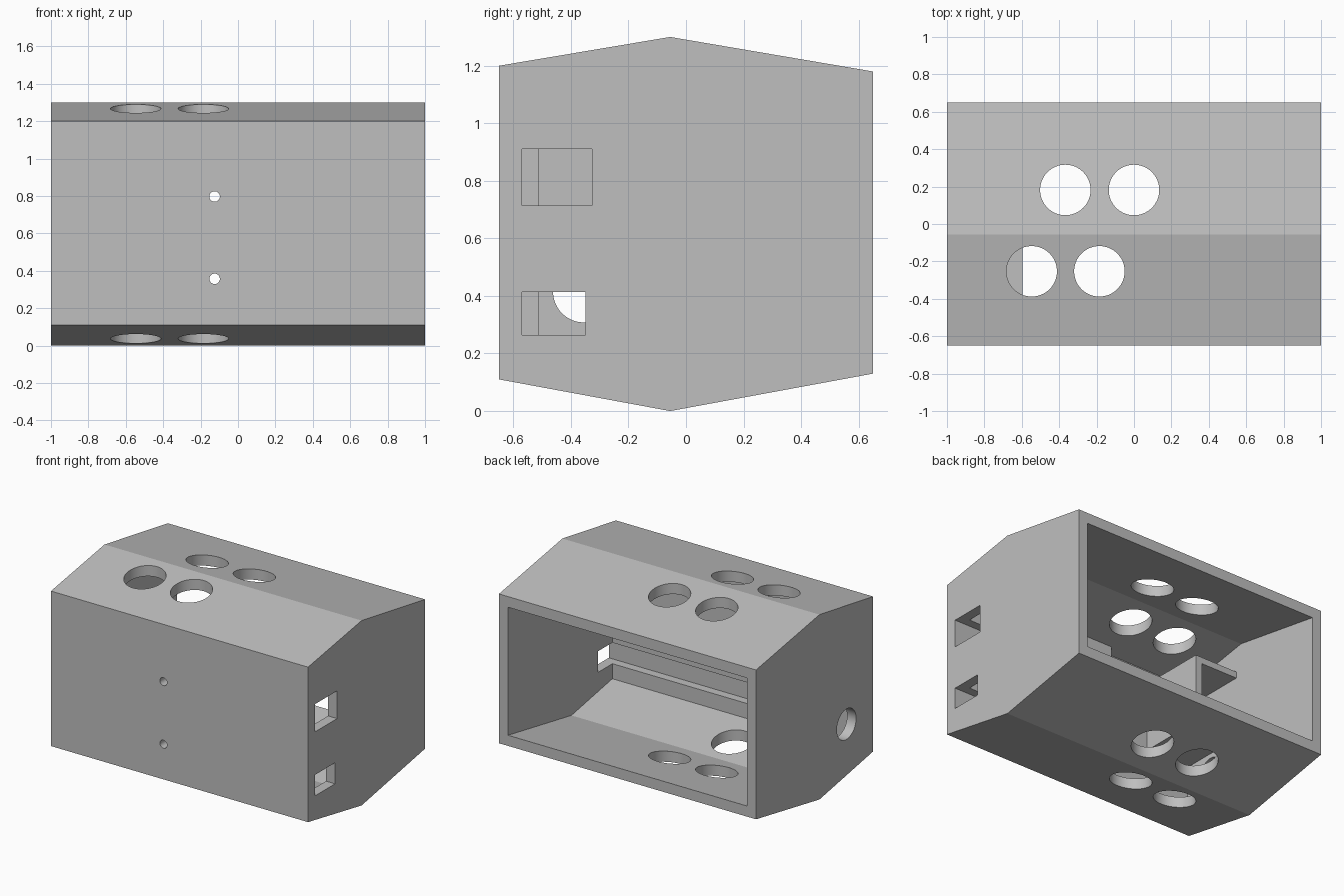
import bpy
import bmesh
from math import pi, radians

default = bpy.data.objects.get("Cube")
if default:
    bpy.data.objects.remove(default, do_unlink=True)

grey = bpy.data.materials.new("light_grey")
grey.use_nodes = True
grey.diffuse_color = (0.52, 0.52, 0.52, 1)
grey.node_tree.nodes["Principled BSDF"].inputs["Base Color"].default_value = grey.diffuse_color


def finish(name, bm):
    bmesh.ops.recalc_face_normals(bm, faces=bm.faces)
    mesh = bpy.data.meshes.new(name)
    bm.to_mesh(mesh)
    bm.free()
    mesh.materials.append(grey)
    obj = bpy.data.objects.new(name, mesh)
    bpy.context.collection.objects.link(obj)
    return obj


def prism(name, profile, half_length):
    """Extrude a (y, z) profile along x."""
    bm = bmesh.new()
    face = bm.faces.new([bm.verts.new((-half_length, y, z)) for y, z in profile])
    new = bmesh.ops.extrude_face_region(bm, geom=[face])["geom"]
    verts = [v for v in new if isinstance(v, bmesh.types.BMVert)]
    bmesh.ops.translate(bm, verts=verts, vec=(2 * half_length, 0, 0))
    return finish(name, bm)


def block(name, xs, ys, zs):
    bm = bmesh.new()
    bmesh.ops.create_cube(bm, size=1)
    for v in bm.verts:
        v.co = [r[0] if c < 0 else r[1] for c, r in zip(v.co, (xs, ys, zs))]
    return finish(name, bm)


def rod(name, centre, radius, length, rotation=(0, 0, 0), sides=64):
    bpy.ops.mesh.primitive_cylinder_add(vertices=sides, radius=radius, depth=length,
                                        location=centre, rotation=rotation)
    obj = bpy.context.object
    obj.name = name
    obj.data.materials.append(grey)
    return obj


def combine(target, tool, operation="DIFFERENCE"):
    """Apply a boolean and delete the tool."""
    mod = target.modifiers.new("boolean", "BOOLEAN")
    mod.object = tool
    mod.operation = operation
    mod.solver = "EXACT"
    bpy.context.view_layer.objects.active = target
    bpy.ops.object.modifier_apply(modifier=mod.name)
    bpy.data.objects.remove(tool, do_unlink=True)


# Outer body with ridged roof and floor
ridge, wall = -0.055, 0.075
housing = prism("housing", [(-0.65, 0.11), (ridge, 0), (0.65, 0.13),
                            (0.65, 1.18), (ridge, 1.3), (-0.65, 1.2)], 1)

# Hollow interior, open at the back
cavity = prism("cavity", [(-0.58, 0.097 + wall), (ridge, wall), (0.75, 0.148 + wall),
                          (0.75, 1.163 - wall), (ridge, 1.3 - wall), (-0.58, 1.212 - wall)], 0.93)
combine(housing, cavity)

# Thick pad inside the front wall
combine(housing, block("pad", (-0.24, 0.96), (-0.61, -0.51), (0.13, 1.19)), "UNION")

# Board slots through the left end, running as grooves in the pad
combine(housing, block("upper_slot", (-0.18, 1.1), (-0.57, -0.327), (0.715, 0.91)))
combine(housing, block("lower_slot", (-0.18, 1.1), (-0.57, -0.35), (0.265, 0.413)))

# Large round openings through roof and floor
for x, y in ((-0.547, -0.253), (-0.185, -0.253), (-0.367, 0.182), (0, 0.182)):
    combine(housing, rod("opening", (x, y, 0.65), 0.135, 2))

# Small holes in the front wall
for z in (0.797, 0.357):
    combine(housing, rod("small_hole", (-0.125, -0.6, z), 0.028, 0.4, (pi / 2, 0, 0), 32))

# Round port in the right end
combine(housing, rod("port", (-1, -0.355, 0.415), 0.107, 0.3, (0, pi / 2, 0)))

# Inner compartment at the right end, open towards the back
compartment = block("compartment", (-0.96, -0.595), (-0.61, -0.1), (0.555, 1.04))
combine(compartment, block("hollow", (-1.1, -0.645), (-0.7, 0.1), (0.605, 0.995)))

# Smooth round holes, sharp edges
for obj in (housing, compartment):
    bpy.ops.object.select_all(action="DESELECT")
    obj.select_set(True)
    bpy.context.view_layer.objects.active = obj
    bpy.ops.object.shade_smooth_by_angle(angle=radians(8))
